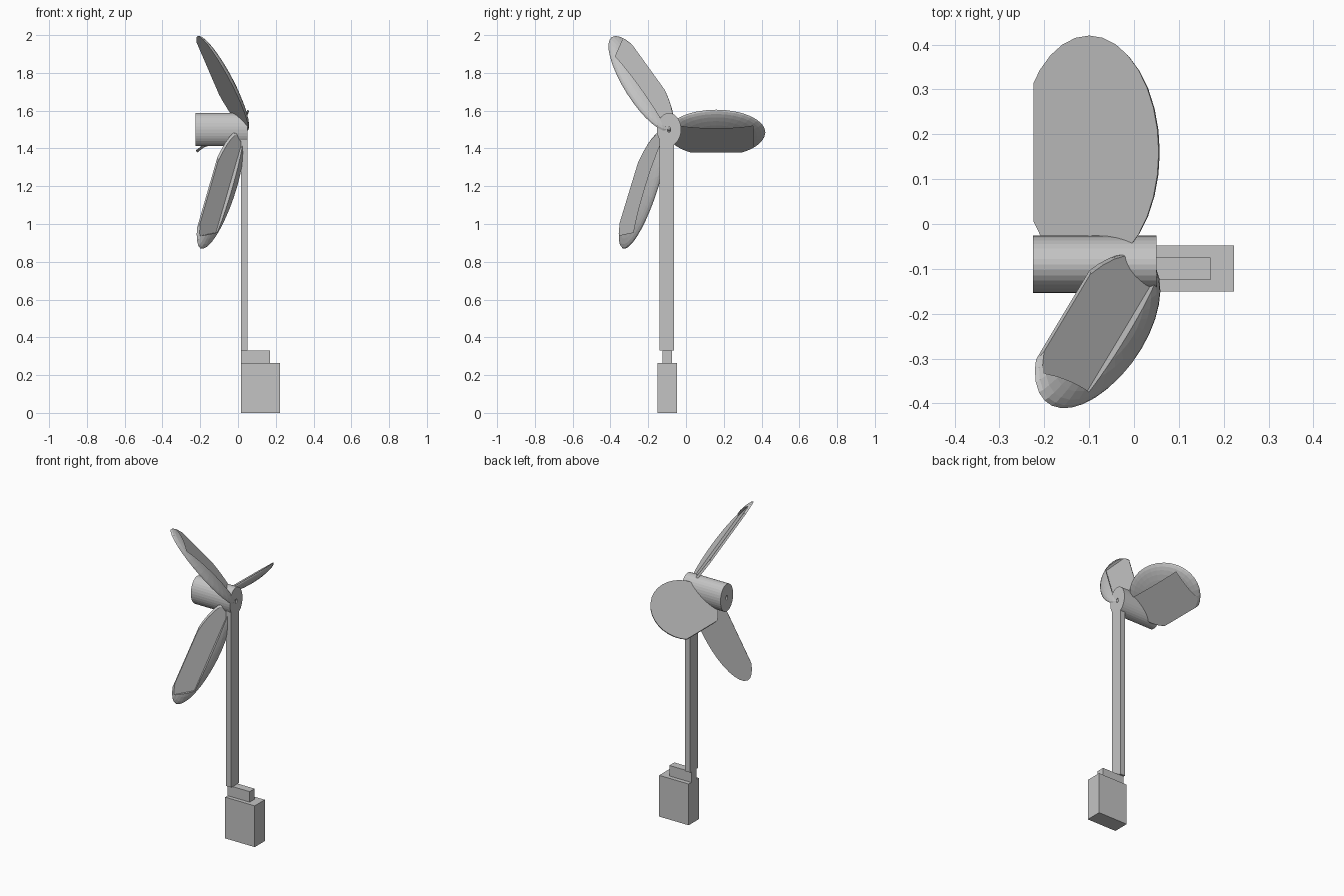
import bpy, bmesh
from math import cos, sin, tau
from mathutils import Vector, Matrix

old = bpy.data.objects.get("Cube")
if old:
    bpy.data.objects.remove(old, do_unlink=True)

# Single plain grey
grey = bpy.data.materials.new("plain_grey")
grey.use_nodes = True
GREY = (0.55, 0.55, 0.55, 1)
grey.diffuse_color = GREY
grey.node_tree.nodes["Principled BSDF"].inputs["Base Color"].default_value = GREY


def add_object(name, bm):
    bmesh.ops.recalc_face_normals(bm, faces=bm.faces)
    mesh = bpy.data.meshes.new(name)
    bm.to_mesh(mesh)
    bm.free()
    mesh.materials.append(grey)
    obj = bpy.data.objects.new(name, mesh)
    bpy.context.collection.objects.link(obj)
    return obj


def box(name, low, high):
    low, high = Vector(low), Vector(high)
    bm = bmesh.new()
    bmesh.ops.create_cube(bm, size=1)
    bmesh.ops.scale(bm, vec=high - low, verts=bm.verts)
    bmesh.ops.translate(bm, vec=(low + high) / 2, verts=bm.verts)
    return add_object(name, bm)


def tube(name, x0, x1, y, z, outer, inner, sides=32):
    """Oval tube along x with a bore through it."""
    bm = bmesh.new()
    rings = []
    for x, (ry, rz) in ((x0, inner), (x0, outer), (x1, outer), (x1, inner)):
        rings.append([bm.verts.new((x, y + ry * cos(tau * i / sides), z + rz * sin(tau * i / sides)))
                      for i in range(sides)])
    for k in range(4):
        a, b = rings[k], rings[(k + 1) % 4]
        for i in range(sides):
            j = (i + 1) % sides
            bm.faces.new((a[i], a[j], b[j], b[i]))
    return add_object(name, bm)


def sliced_dome(planes):
    """Unit ball trimmed by planes; what lies along each normal is removed."""
    bm = bmesh.new()
    bmesh.ops.create_uvsphere(bm, u_segments=32, v_segments=16, radius=1)
    for point, normal in planes:
        cut = bmesh.ops.bisect_plane(bm, geom=bm.verts[:] + bm.edges[:] + bm.faces[:],
                                     plane_co=point, plane_no=normal, clear_outer=True)
        rim = [e for e in cut["geom_cut"] if isinstance(e, bmesh.types.BMEdge)]
        bmesh.ops.edgeloop_fill(bm, edges=rim)
    return bm


DEPTH = 0.045    # dome height
FLOOR = 0.3      # height of the recessed face, as a share of the dome
STEP, TIP = 0.43, 0.75
TRAILING = ((-0.8, 0, 0), (-1, 0, 0))
ABOVE_FLOOR = ((0, 0, FLOOR), (0, 0, -1))


def blade(name, centre, chord, span):
    chord, span = Vector(chord), Vector(span)
    dome = span.cross(chord).normalized() * DEPTH
    place = Matrix((chord, span, dome)).transposed().to_4x4()
    place.translation = centre
    pieces = {
        "plate": [((0, 0, 0), (0, 0, -1)), ((0, 0, FLOOR), (0, 0, 1)), TRAILING],
        "leading_rim": [ABOVE_FLOOR, ((STEP, 0, 0), (-1, 0, 0))],
        "tip_rim": [ABOVE_FLOOR, ((0, TIP, 0), (0, -1, 0)), ((STEP, 0, 0), (1, 0, 0)), TRAILING],
    }
    for part, planes in pieces.items():
        bm = sliced_dome(planes)
        bm.transform(place)
        add_object(name + "_" + part, bm)


# Foot, neck and post
box("foot_block", (0.015, -0.15, 0), (0.223, -0.048, 0.263))
box("neck_block", (0.015, -0.125, 0.263), (0.17, -0.075, 0.33))
box("post", (0.015, -0.14, 0.33), (0.05, -0.063, 1.445))

# Hub
tube("hub", -0.225, 0.05, -0.09, 1.5, (0.064, 0.0875), (0.009, 0.014))

# Blades: centre, half chord, half span
blade("back_blade", (-0.1, 0.16, 1.485), (0.155, 0, 0.12), (0, 0.26, 0))
blade("upper_blade", (-0.083, -0.238, 1.743), (0.095, -0.044, -0.098), (-0.1, -0.167, 0.232))
blade("lower_blade", (-0.095, -0.227, 1.181), (0.085, 0.082, 0.018), (-0.09, -0.095, -0.312))
